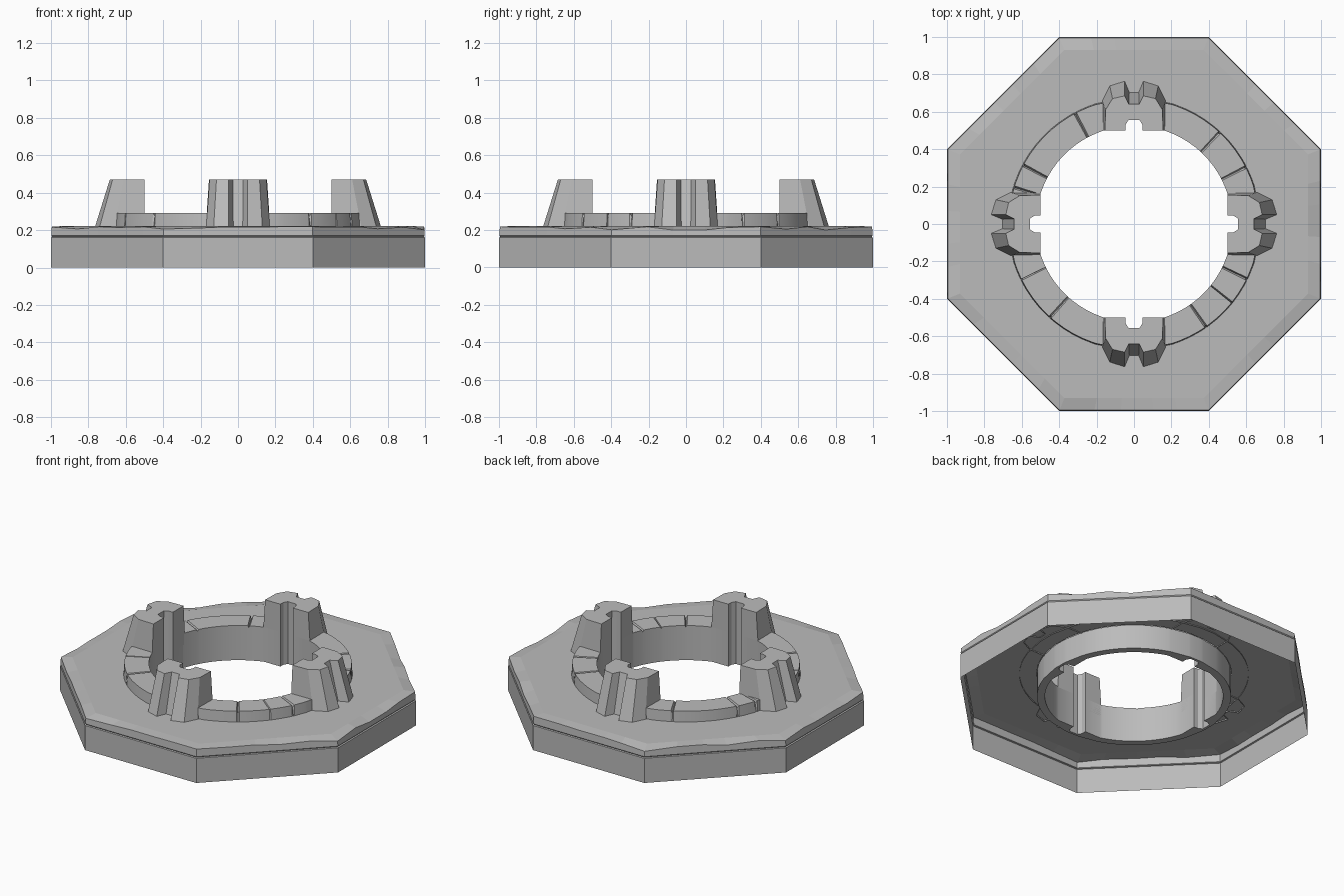
import bpy, bmesh, math, random
from math import radians, degrees, cos, sin, atan2, hypot

random.seed(4)
if "Cube" in bpy.data.objects:
    bpy.data.objects.remove(bpy.data.objects["Cube"], do_unlink=True)

stone = bpy.data.materials.new("grey_stone")
stone.use_nodes = True
colour = (0.5, 0.5, 0.5, 1)
stone.diffuse_color = colour
stone.node_tree.nodes["Principled BSDF"].inputs["Base Color"].default_value = colour


def loft(name, loops, cap=False, smooth=None):
    """Skin closed loops of equal length, from the outside or bottom upward."""
    bm = bmesh.new()
    rows = [[bm.verts.new(p) for p in loop] for loop in loops]
    n = len(rows[0])
    for a, b in zip(rows, rows[1:]):
        for i in range(n):
            j = (i + 1) % n
            bm.faces.new((a[i], a[j], b[j], b[i]))
    if cap:
        bm.faces.new(rows[-1])
    mesh = bpy.data.meshes.new(name)
    bm.to_mesh(mesh)
    bm.free()
    mesh.materials.append(stone)
    obj = bpy.data.objects.new(name, mesh)
    bpy.context.collection.objects.link(obj)
    if smooth:
        bpy.ops.object.select_all(action='DESELECT')
        obj.select_set(True)
        bpy.context.view_layer.objects.active = obj
        bpy.ops.object.shade_smooth_by_angle(angle=radians(smooth))
    return obj


def polar(a, r, z):
    return (r * cos(a), r * sin(a), z)


# Octagonal slab: open underneath, chipped upper rim, seam around the side
def octagon(a):
    c, s = abs(cos(a)), abs(sin(a))
    return 1 / max(c, s, (c + s) / 1.4)


corner = degrees(atan2(0.4, 1))
slab_angles = sorted(radians(a) for k in range(4) for a in
                     [90 * k + d for d in (-corner, -12, -4, 6, 13, corner, 32, 41, 49, 60)])


def octagon_loop(scale, z, chip=0.0):
    return [polar(a, octagon(a) * scale, z - chip * random.random() ** 4)
            for a in slab_angles]


loft("octagonal_slab", [
    octagon_loop(1, 0), octagon_loop(1, 0.16), octagon_loop(0.992, 0.163),
    octagon_loop(0.998, 0.17), octagon_loop(0.995, 0.218, 0.02),
    octagon_loop(0.93, 0.222),
    [polar(a, 0.575, 0.222) for a in slab_angles]])

# Hole outline: a circle with four flats, each with a keyway slot
slot = [(0.5, -0.045), (0.53, -0.045), (0.555, -0.03),
        (0.555, 0.03), (0.53, 0.045), (0.5, 0.045)]
flat = [(0.5, -0.16)] + slot + [(0.5, 0.16)]
cracks = [27, 47, 118, 152, 163, 206, 228, 305, 321, 334]
outline = []
for k in range(4):
    turn = radians(90 * k)
    outline += [(atan2(y, x) + turn, hypot(x, y), 0) for x, y in flat]
    outline += [(radians(a) + turn, 0.525, 0) for a in range(21, 72, 5)]
for c in cracks:
    outline += [(radians(c + d), 0.525, drop)
                for d, drop in ((-0.7, 0), (0.05, 0.018), (0.7, 0))]
outline.sort()

# Collar: raised ring of blocks with a sleeve hanging below the slab
loft("collar_ring", [
    [polar(a, 0.675, 0.215) for a, r, d in outline],
    [polar(a, 0.67 - d * 0.5, 0.29 - d) for a, r, d in outline],
    [polar(a, r, 0.29 - d * 0.6) for a, r, d in outline],
    [polar(a, r, 0.065) for a, r, d in outline],
    [polar(a, 0.572, 0.065) for a, r, d in outline],
    [polar(a, 0.572, 0.222) for a, r, d in outline]], smooth=25)


# Four tapered pillars with a slot inside and a groove outside
def pillar_outline(half):
    right = [(x, -y) for x, y in half]
    return right + half[::-1] + slot[::-1]


base = pillar_outline([(0.5, 0.172), (0.66, 0.17), (0.74, 0.13), (0.765, 0.05), (0.705, 0.025)])
top = pillar_outline([(0.5, 0.155), (0.61, 0.152), (0.67, 0.115), (0.685, 0.05), (0.64, 0.028)])
for k, side in enumerate(("left", "back", "right", "front")):
    turn = radians(90 * k)
    loft(side + "_pillar", [
        [polar(atan2(y, x) + turn, hypot(x, y), z) for x, y in shape]
        for shape, z in ((base, 0.215), (top, 0.47))], cap=True)
